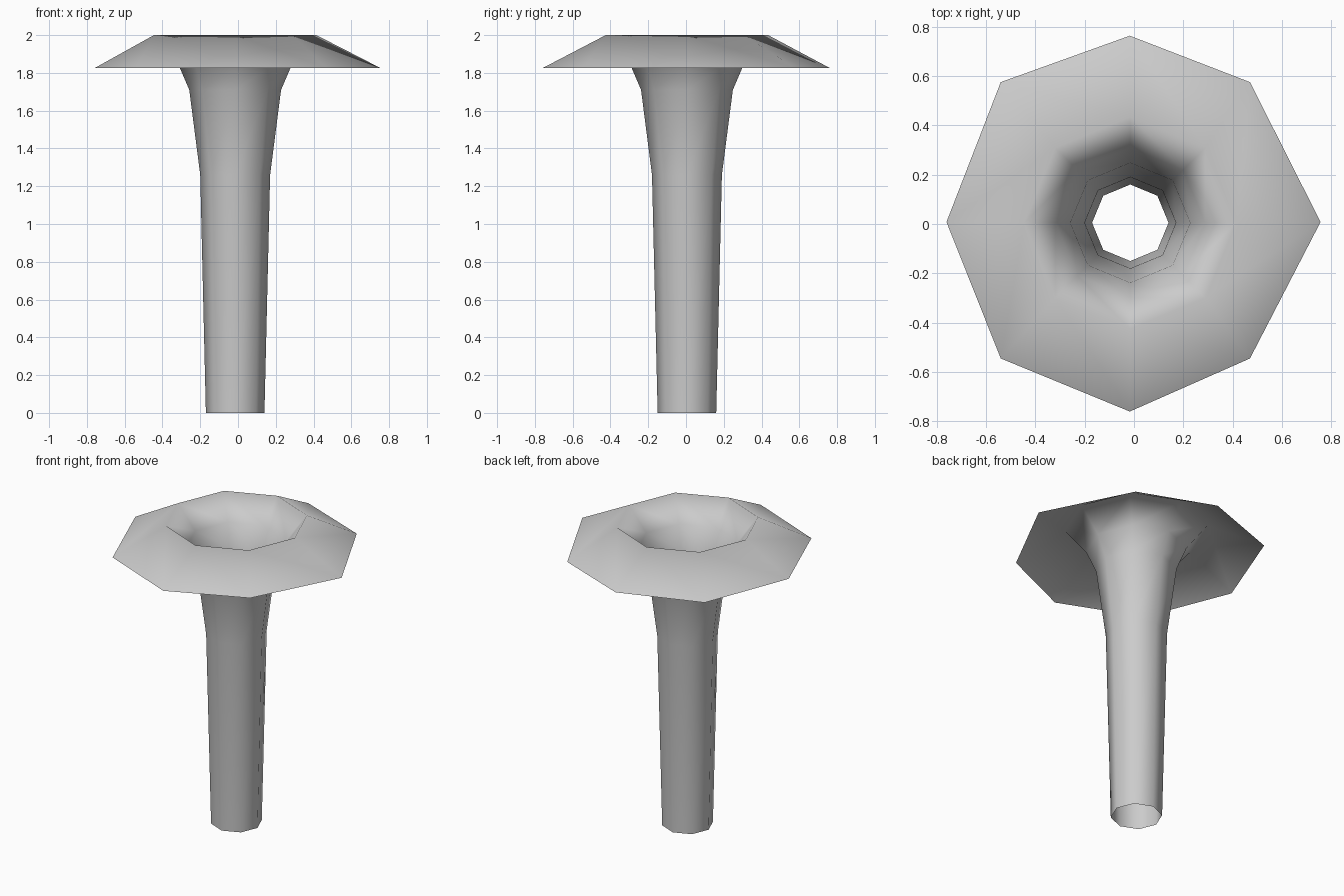
import bpy
import bmesh
from math import cos, sin, pi

cube = bpy.data.objects.get("Cube")
if cube:
    bpy.data.objects.remove(cube, do_unlink=True)

SIDES = 8
CENTRE = (-0.015, 0.005)

# Profile of the stem and flaring throat, as (radius, height)
PROFILE = [(0.155, 0), (0.185, 1.26), (0.243, 1.71), (0.303, 1.85), (0.43, 2.0)]

# Slightly uneven outline of the drooping brim
BRIM_HEIGHT = 1.825
BRIM = [(0.756, 0.008), (0.47, 0.575), (-0.017, 0.763), (-0.54, 0.575),
        (-0.76, 0.008), (-0.54, -0.545), (-0.017, -0.76), (0.47, -0.545)]


def ring(radius, height):
    """Points of one eight-sided section of the stem."""
    return [(CENTRE[0] + radius * cos(2 * pi * i / SIDES),
             CENTRE[1] + radius * sin(2 * pi * i / SIDES), height)
            for i in range(SIDES)]


def make_material(name, colour):
    mat = bpy.data.materials.new(name)
    mat.use_nodes = True
    mat.diffuse_color = colour
    mat.node_tree.nodes["Principled BSDF"].inputs["Base Color"].default_value = colour
    return mat


# Loft the open, thin-walled tube through the throat and over the brim
bm = bmesh.new()
sections = [ring(r, z) for r, z in PROFILE]
sections.append([(x, y, BRIM_HEIGHT) for x, y in BRIM])
loops = [[bm.verts.new(p) for p in section] for section in sections]
for low, high in zip(loops, loops[1:]):
    for i in range(SIDES):
        j = (i + 1) % SIDES
        bm.faces.new((low[i], low[j], high[j], high[i]))
for face in bm.faces:
    face.smooth = True

mesh = bpy.data.meshes.new("flared_tube")
bm.to_mesh(mesh)
bm.free()
mesh.materials.append(make_material("light_grey", (0.6, 0.6, 0.6, 1)))
tube = bpy.data.objects.new("flared_tube", mesh)
bpy.context.collection.objects.link(tube)
